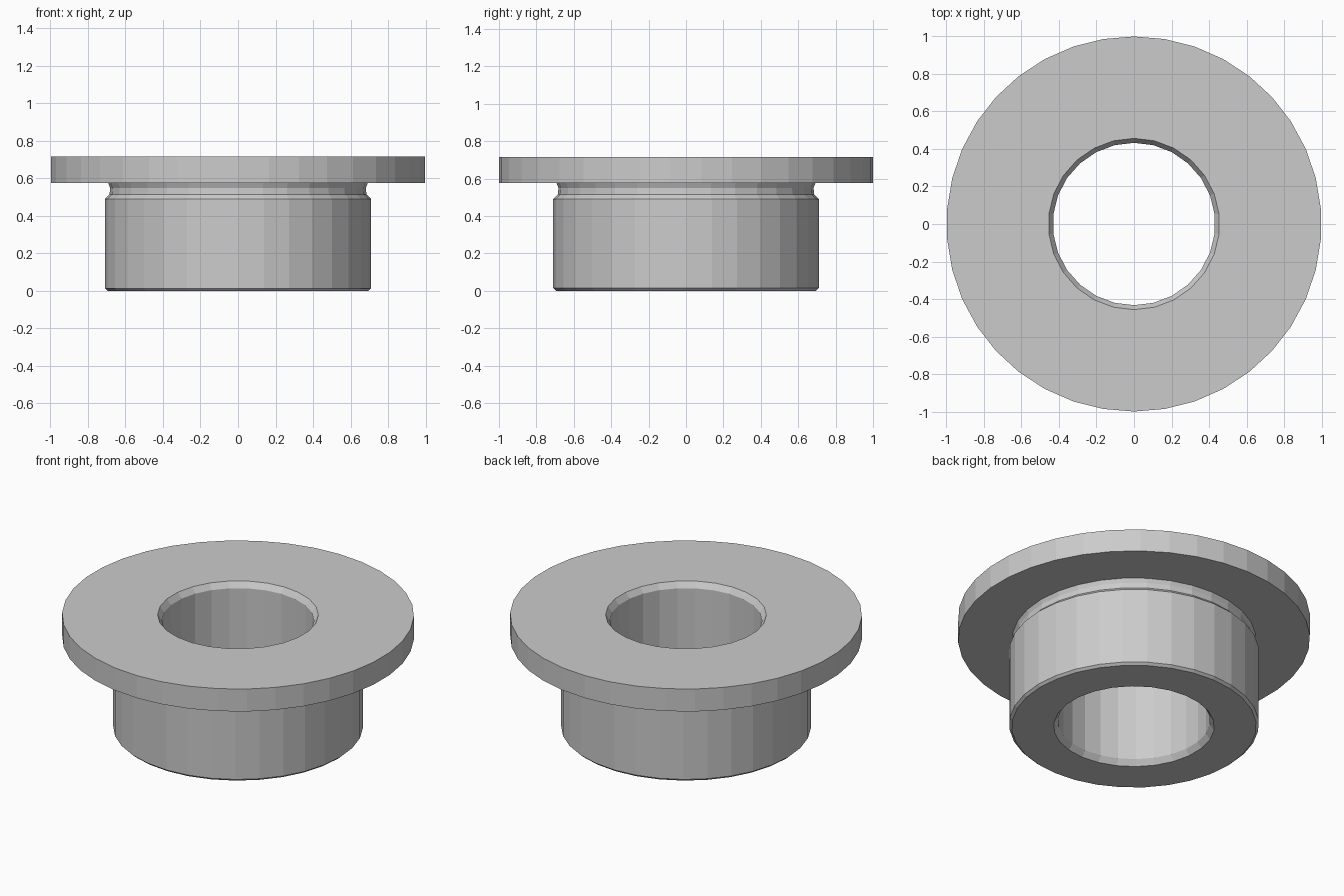
import bpy, bmesh
from math import sin, cos, tau

cube = bpy.data.objects.get("Cube")
if cube:
    bpy.data.objects.remove(cube, do_unlink=True)

grey = bpy.data.materials.new("plain_grey")
grey.use_nodes = True
colour = (0.6, 0.6, 0.6, 1)
grey.diffuse_color = colour
grey.node_tree.nodes["Principled BSDF"].inputs["Base Color"].default_value = colour

bm = bmesh.new()


def ring(radius, z, sides):
    """Closed loop of edges with one corner on the y axis."""
    verts = [bm.verts.new((radius * sin(tau * i / sides), radius * cos(tau * i / sides), z))
             for i in range(sides)]
    return [bm.edges.new((verts[i], verts[(i + 1) % sides])) for i in range(sides)]


def wall(profile, sides):
    """Revolve a profile of (radius, z) points; return its end loops."""
    rings = [ring(r, z, sides) for r, z in profile]
    for a, b in zip(rings, rings[1:]):
        for ea, eb in zip(a, b):
            bm.faces.new((*ea.verts, *reversed(eb.verts[:])))
    return rings[0], rings[-1]


def annulus(outer, inner):
    """Flat ring face between two loops that may differ in side count."""
    bmesh.ops.triangle_fill(bm, edges=outer + inner, use_beauty=True)


TOP, FLANGE = 0.716, 0.575

# Flange rim
rim_low, rim_top = wall([(1, FLANGE), (1, TOP)], 38)

# Body with bottom chamfer, shoulder chamfer and relief neck
body_low, body_top = wall([(0.695, 0), (0.71, 0.014), (0.71, 0.49),
                           (0.685, 0.515), (0.682, 0.55), (0.692, FLANGE)], 32)

# Through bore, chamfered at both ends
bore_low, bore_top = wall([(0.457, 0), (0.433, 0.035),
                           (0.433, TOP - 0.035), (0.457, TOP)], 26)

# Flat faces: top, underside of flange, bottom
annulus(rim_top, bore_top)
annulus(rim_low, body_top)
annulus(body_low, bore_low)

bmesh.ops.recalc_face_normals(bm, faces=bm.faces)
mesh = bpy.data.meshes.new("flanged_bushing")
bm.to_mesh(mesh)
bm.free()
mesh.materials.append(grey)
bpy.context.collection.objects.link(bpy.data.objects.new("flanged_bushing", mesh))
